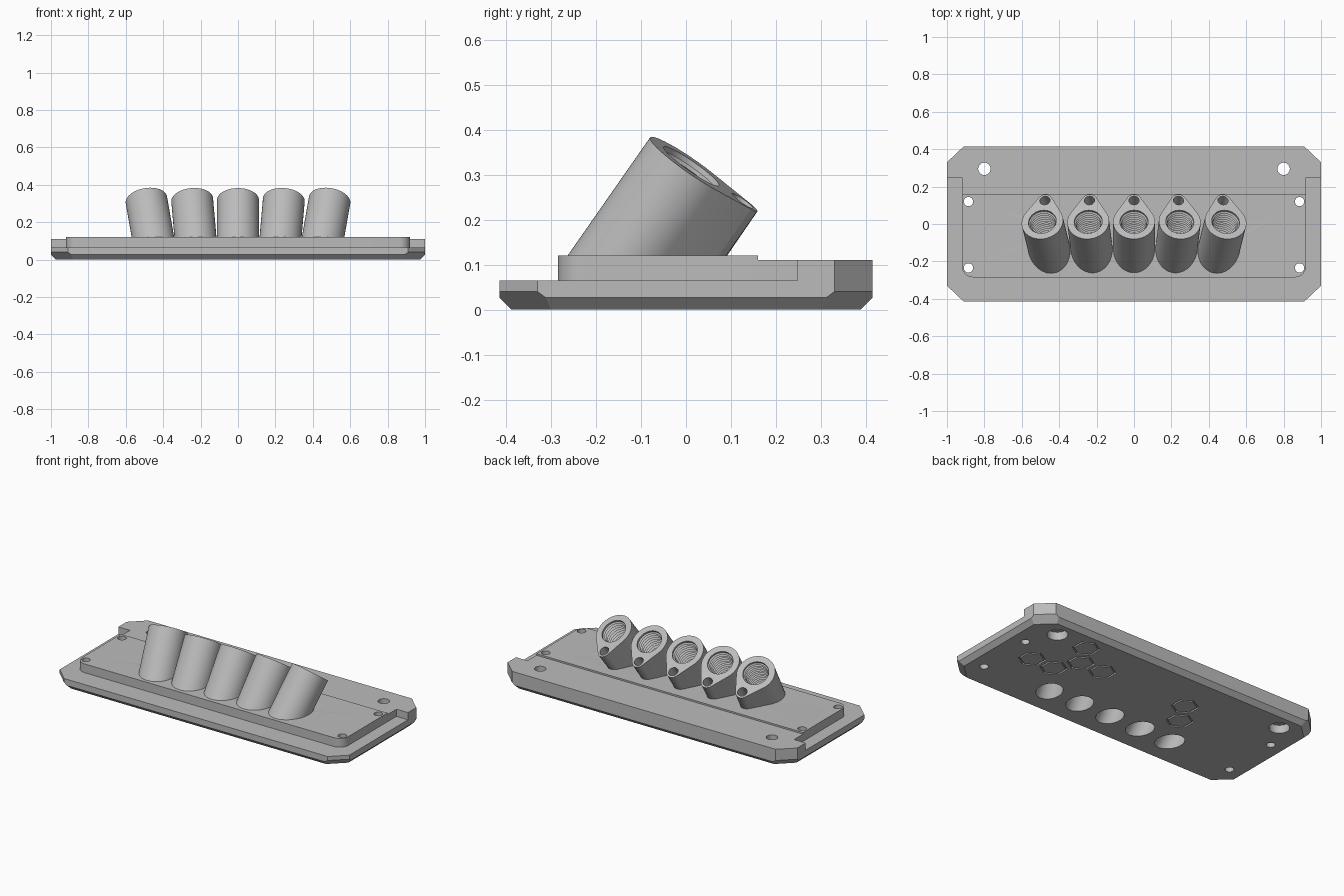
import bpy, bmesh
from math import sin, cos, pi, radians, asin
from mathutils import Matrix, Vector

if "Cube" in bpy.data.objects:
    bpy.data.objects.remove(bpy.data.objects["Cube"])

grey = bpy.data.materials.new("plain_grey")
grey.use_nodes = True
grey.diffuse_color = (0.5, 0.5, 0.5, 1)
grey.node_tree.nodes["Principled BSDF"].inputs["Base Color"].default_value = (0.5, 0.5, 0.5, 1)

HX, HY = 1.0, 0.415                      # plate half sizes
CX, CY = 0.91, 0.33                      # where the corner cuts begin
LEDGE, REAR, PAD = 0.065, 0.11, 0.12     # top heights
IDENT = Matrix.Identity(4)


def arc(r, a0, a1, n, cx=0, cy=0):
    """Points on an arc, angles in radians."""
    return [(cx + r * cos(a0 + (a1 - a0) * i / n),
             cy + r * sin(a0 + (a1 - a0) * i / n)) for i in range(n + 1)]


def circle(r, n=40):
    return arc(r, 0, 2 * pi, n)[:-1]


def loft(bm, rings, mat=IDENT, closed=False):
    """Skin rings given as (outline, z); caps the ends unless closed."""
    loops = [[bm.verts.new(mat @ Vector((x, y, z))) for x, y in pts] for pts, z in rings]
    pairs = list(zip(loops, loops[1:]))
    if closed:
        pairs.append((loops[-1], loops[0]))
    else:
        bm.faces.new(loops[0])
        bm.faces.new(loops[-1])
    for a, b in pairs:
        for i in range(len(a)):
            j = (i + 1) % len(a)
            bm.faces.new((a[i], a[j], b[j], b[i]))


def slice_off(bm, point, normal):
    """Remove everything beyond a plane and close the cut."""
    geom = bm.verts[:] + bm.edges[:] + bm.faces[:]
    cut = bmesh.ops.bisect_plane(bm, geom=geom, plane_co=point, plane_no=Vector(normal).normalized(),
                                 clear_outer=True, dist=1e-6)["geom_cut"]
    edges = [e for e in cut if isinstance(e, bmesh.types.BMEdge)]
    bmesh.ops.holes_fill(bm, edges=edges, sides=0)


def finish(bm, name):
    bmesh.ops.recalc_face_normals(bm, faces=bm.faces[:])
    mesh = bpy.data.meshes.new(name)
    bm.to_mesh(mesh)
    bm.free()
    obj = bpy.data.objects.new(name, mesh)
    bpy.context.scene.collection.objects.link(obj)
    mesh.materials.append(grey)
    return obj


parts = []

# Base plate: a slab with cut corners and a chamfered underside
bm = bmesh.new()
loft(bm, [([(-HX, -HY), (HX, -HY), (HX, HY), (-HX, HY)], z) for z in (0, LEDGE)])
corner = Vector((HY - CY, HX - CX, 0)).normalized()
for s in (-1, 1):
    for t in (-1, 1):
        n = Vector((s * corner.x, t * corner.y, 0))
        p = Vector((s * HX, t * CY, 0.04))
        slice_off(bm, p, n)
        slice_off(bm, p, n + Vector((0, 0, -1)))
    slice_off(bm, (s * HX, 0, 0.027), (s, 0, -1))
    slice_off(bm, (0, s * HY, 0.027), (0, s, -1))
parts.append(finish(bm, "base_plate"))

# Rear step: full width at the back, narrower where it meets the pad
half = [(0.92, 0.16), (0.92, 0.248), (HX, 0.248), (HX, CY), (CX, HY)]
bm = bmesh.new()
outline = half + [(-x, y) for x, y in reversed(half)]
loft(bm, [(outline, LEDGE), (outline, REAR)])
parts.append(finish(bm, "rear_step"))

# Raised pad with rounded front corners
r = 0.06
outline = ([(0.92, 0.16), (-0.92, 0.16)]
           + arc(r, pi, 1.5 * pi, 8, -0.92 + r, -0.285 + r)
           + arc(r, 1.5 * pi, 2 * pi, 8, 0.92 - r, -0.285 + r))
bm = bmesh.new()
loft(bm, [(outline, LEDGE), (outline, PAD)])
parts.append(finish(bm, "front_pad"))

# Leaning teardrop sockets, fanned outwards
R, r, d = 0.112, 0.04, 0.138
phi = asin((R - r) / d)
teardrop = arc(r, phi, pi - phi, 14, 0, d) + arc(R, pi - phi, 2 * pi + phi, 44)
frames = []
for i, x in enumerate((-0.49, -0.245, 0, 0.245, 0.49)):
    frame = (Matrix.Translation((x, 0.012, 0.319))
             @ Matrix.Rotation(radians(5 * (i - 2)), 4, 'Y')
             @ Matrix.Rotation(radians(-34.5), 4, 'X'))
    frames.append(frame)
    bm = bmesh.new()
    loft(bm, [(teardrop, -0.5), (teardrop, 0)], frame)
    slice_off(bm, (0, 0, 0.115), (0, 0, -1))
    parts.append(finish(bm, "socket_%d" % (i + 1)))

# Hole cutter: threaded bores, side holes, screw holes and hexagon grooves
bm = bmesh.new()
pitch = 0.018
thread = [(circle(0.075), 0.04), (circle(0.075), -0.012)]
for k in range(13):
    z = -0.012 - pitch * k
    thread += [(circle(0.066), z - pitch * 0.4), (circle(0.078), z - pitch * 0.9)]
thread += [(circle(0.072), -0.26), (circle(0.072), -0.55)]
for frame in frames:
    loft(bm, thread, frame)
    side = frame @ Matrix.Translation((0, d, 0))
    loft(bm, [(circle(0.028, 24), 0.03), (circle(0.028, 24), -0.13)], side)
for s in (-1, 1):
    big = Matrix.Translation((s * 0.8, 0.295, 0))
    loft(bm, [(circle(0.058), -0.05), (circle(0.058), 0.05),
              (circle(0.033), 0.05), (circle(0.033), 0.2)], big)
    for y in (0.12, -0.235):
        loft(bm, [(circle(0.025, 24), -0.05), (circle(0.025, 24), 0.2)],
             Matrix.Translation((s * 0.885, y, 0)))


def hexagon(radius):
    return arc(radius, pi / 6, pi / 6 + 2 * pi, 6)[:-1]


for x, y in ((0.58, 0.28), (0.735, 0), (0.58, 0), (0.5, 0.14),
             (0.345, 0.14), (-0.25, 0.14), (-0.33, 0)):
    loft(bm, [(hexagon(0.078), -0.02), (hexagon(0.078), 0.01),
              (hexagon(0.067), 0.01), (hexagon(0.067), -0.02)],
         Matrix.Translation((x, y, 0)), closed=True)
cutter = finish(bm, "hole_cutter")
cutter.hide_render = True

# Cut the holes, then shade curved walls smooth
for obj in parts:
    mod = obj.modifiers.new("holes", 'BOOLEAN')
    mod.operation = 'DIFFERENCE'
    mod.solver = 'EXACT'
    mod.object = cutter
    bpy.ops.object.select_all(action='DESELECT')
    bpy.context.view_layer.objects.active = obj
    obj.select_set(True)
    bpy.ops.object.modifier_apply(modifier=mod.name)
    bpy.ops.object.shade_smooth_by_angle(angle=radians(30))
bpy.data.objects.remove(cutter)
